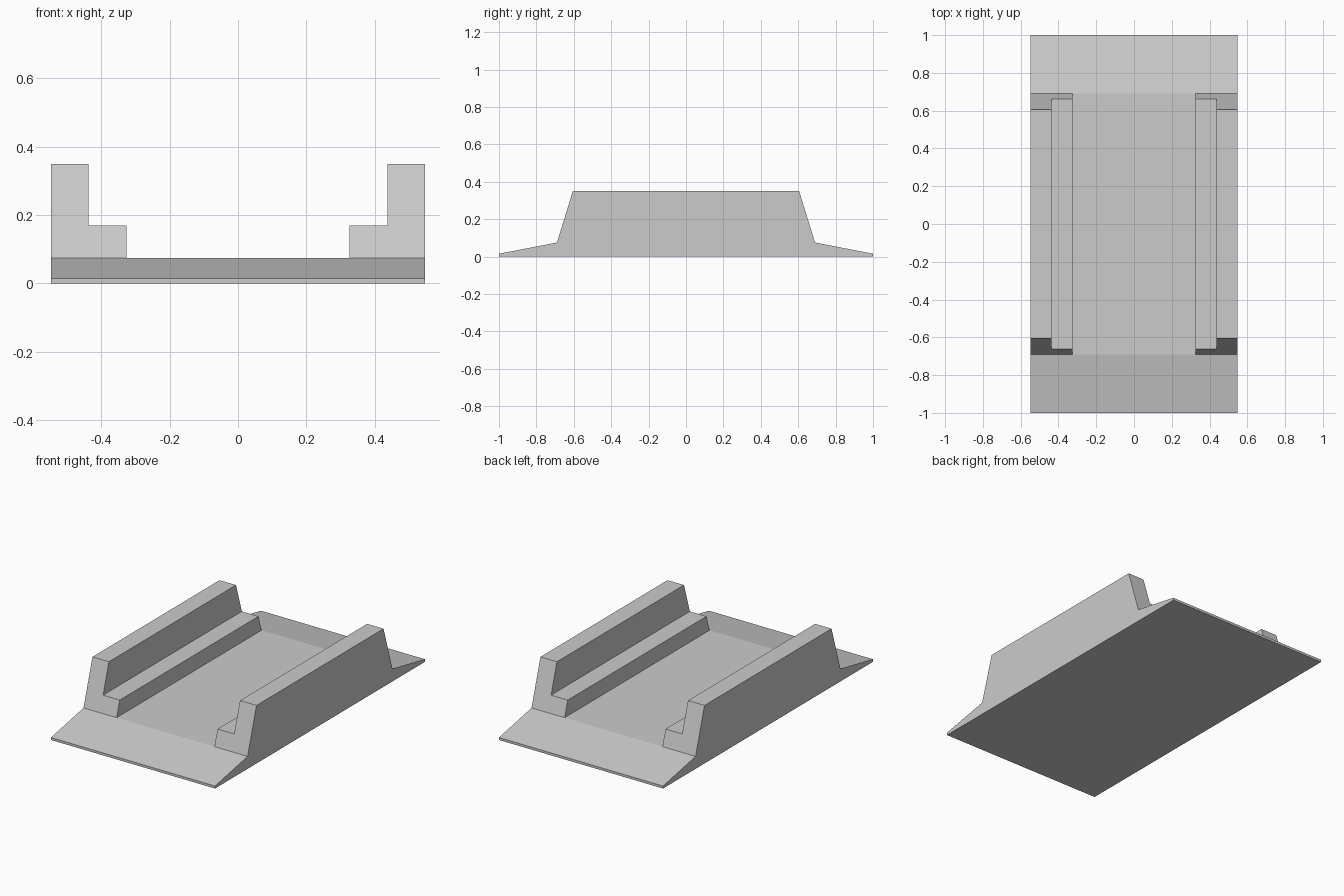
import bpy, bmesh
from mathutils import Vector

if "Cube" in bpy.data.objects:
    bpy.data.objects.remove(bpy.data.objects["Cube"])


def prism(name, profile, place, depth):
    """Extrude a closed 2D profile symmetrically by +-depth."""
    bm = bmesh.new()
    face = bm.faces.new([bm.verts.new(place(a, b, -depth)) for a, b in profile])
    ext = bmesh.ops.extrude_face_region(bm, geom=[face])
    offset = Vector(place(0, 0, depth)) * 2
    bmesh.ops.translate(bm, vec=offset,
                        verts=[v for v in ext["geom"] if isinstance(v, bmesh.types.BMVert)])
    bmesh.ops.recalc_face_normals(bm, faces=bm.faces)
    mesh = bpy.data.meshes.new(name)
    bm.to_mesh(mesh)
    bm.free()
    obj = bpy.data.objects.new(name, mesh)
    bpy.context.collection.objects.link(obj)
    return obj


def mirrored(half):
    return half + [(-a, b) for a, b in reversed(half)]


# Channel cross-section (x, z): floor, stepped ledges and side walls
section = mirrored([(0.547, 0), (0.547, 0.35), (0.437, 0.35),
                    (0.437, 0.17), (0.326, 0.17), (0.326, 0.075)])
tray = prism("ramped_channel", section, lambda a, b, d: (a, d, b), 1.1)

# Side silhouette (y, z): entry ramps and slanted wall ends
outline = mirrored([(1, -0.1), (1, 0.015), (0.69, 0.075), (0.605, 0.35), (0.568, 0.47)])
cutter = prism("side_outline_cutter", outline, lambda a, b, d: (d, a, b), 0.7)
cutter.hide_render = True

# Keep only what lies inside both shapes
mod = tray.modifiers.new("ramp_ends", "BOOLEAN")
mod.operation = "INTERSECT"
mod.solver = "EXACT"
mod.object = cutter
bpy.context.view_layer.objects.active = tray
bpy.ops.object.modifier_apply(modifier=mod.name)
bpy.data.objects.remove(cutter)
